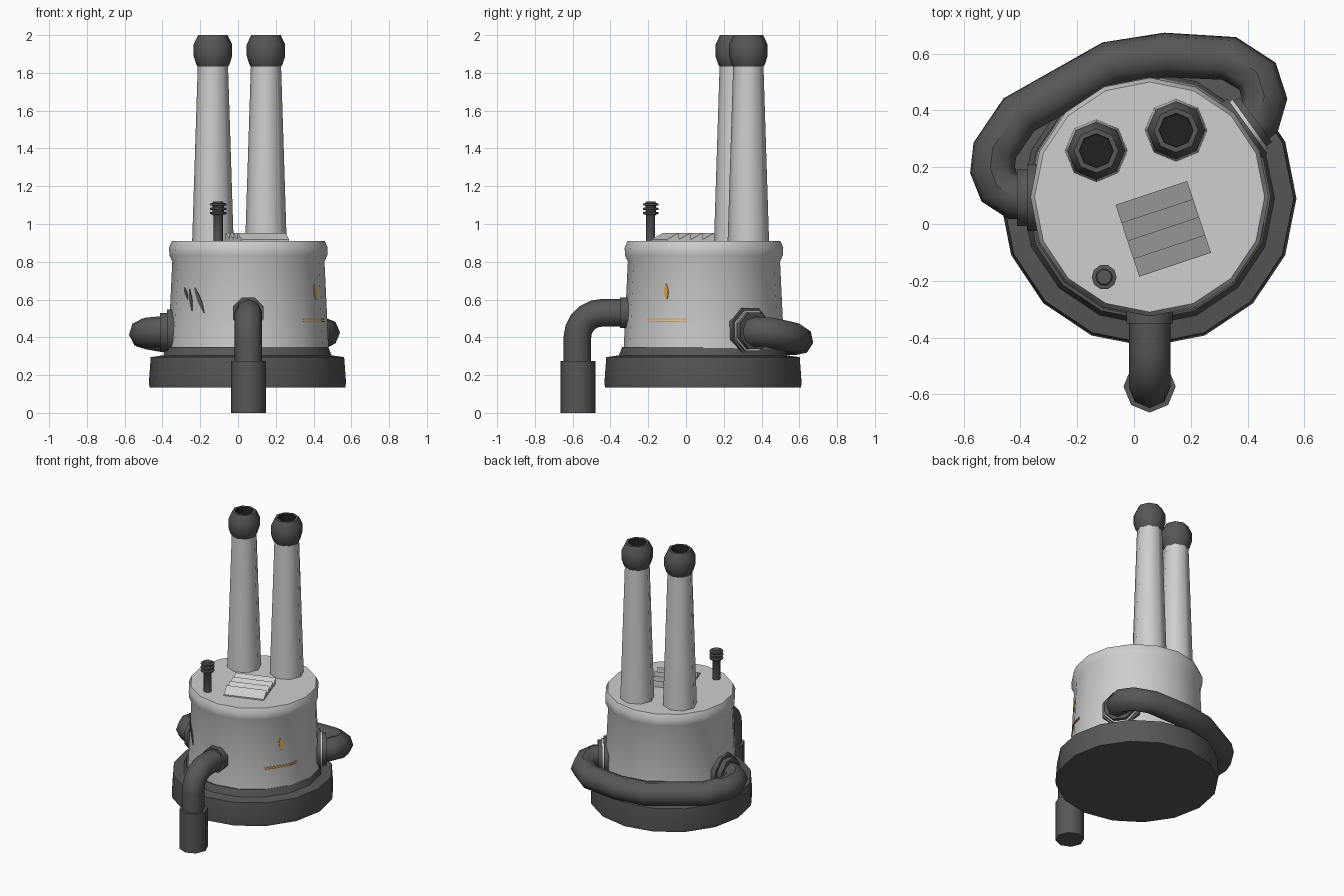
import bpy, bmesh, math
from mathutils import Vector, Matrix

if "Cube" in bpy.data.objects:
    bpy.data.objects.remove(bpy.data.objects["Cube"], do_unlink=True)


def material(name, rgb):
    m = bpy.data.materials.new(name)
    m.use_nodes = True
    m.diffuse_color = (*rgb, 1)
    bsdf = m.node_tree.nodes["Principled BSDF"]
    bsdf.inputs["Base Color"].default_value = (*rgb, 1)
    bsdf.inputs["Roughness"].default_value = 0.8
    return m


LIGHT = material("light grey", (0.62, 0.62, 0.62))
DARK = material("dark grey", (0.095, 0.095, 0.095))
BLACK = material("soot black", (0.015, 0.015, 0.015))
ORANGE = material("orange paint", (0.7, 0.36, 0.06))


def finish(name, bm, mats, smooth=True):
    bmesh.ops.recalc_face_normals(bm, faces=bm.faces)
    me = bpy.data.meshes.new(name)
    bm.to_mesh(me)
    bm.free()
    for m in mats:
        me.materials.append(m)
    ob = bpy.data.objects.new(name, me)
    bpy.context.collection.objects.link(ob)
    if smooth:
        shade(ob)
    return ob


def shade(ob):
    bpy.ops.object.select_all(action='DESELECT')
    ob.select_set(True)
    bpy.context.view_layer.objects.active = ob
    bpy.ops.object.shade_smooth_by_angle(angle=math.radians(46))


def lathe(name, profile, sides, origin, mats, axis=(0, 0, 1), second_from=None, turn=0):
    """Spin (radius, height) points around an axis; radius 0 closes to a point."""
    bm = bmesh.new()
    place = Matrix.Translation(origin) @ Vector(axis).to_track_quat('Z', 'Y').to_matrix().to_4x4()
    rings = []
    for r, h in profile:
        count = sides if r > 0 else 1
        rings.append([bm.verts.new(place @ Vector((r * math.cos(a), r * math.sin(a), h)))
                      for a in (math.tau * i / sides + turn for i in range(count))])
    for k, (low, high) in enumerate(zip(rings, rings[1:])):
        for i in range(sides):
            j = (i + 1) % sides
            quad = [low[i % len(low)], low[j % len(low)], high[j % len(high)], high[i % len(high)]]
            face = bm.faces.new(list(dict.fromkeys(quad)))
            if second_from is not None and k >= second_from:
                face.material_index = 1
    return finish(name, bm, mats)


def disc(name, radius, start, end, origin, axis, mat, sides=8, turn=math.pi / 8):
    return lathe(name, [(0, start), (radius, start), (radius, end), (0, end)],
                 sides, origin, [mat], axis, turn=turn)


def pipe(name, points, radius):
    cu = bpy.data.curves.new(name, 'CURVE')
    cu.dimensions = '3D'
    cu.bevel_depth = radius
    cu.bevel_resolution = 2
    cu.use_fill_caps = True
    sp = cu.splines.new('POLY')
    sp.points.add(len(points) - 1)
    for p, co in zip(sp.points, points):
        p.co = (*co, 1)
    tmp = bpy.data.objects.new(name + "_path", cu)
    bpy.context.collection.objects.link(tmp)
    bpy.context.view_layer.update()
    me = bpy.data.meshes.new_from_object(tmp.evaluated_get(bpy.context.evaluated_depsgraph_get()))
    bpy.data.objects.remove(tmp, do_unlink=True)
    me.materials.clear()
    me.materials.append(DARK)
    ob = bpy.data.objects.new(name, me)
    bpy.context.collection.objects.link(ob)
    shade(ob)


# Base plinth and tank
CX, CY, SIDES = 0.055, 0.095, 16
lathe("base", [(0, .135), (.518, .135), (.522, .16), (.512, .295), (.445, .305), (.428, .35), (0, .35)],
      SIDES, (.05, .09, 0), [DARK])
lathe("tank", [(0, .34), (.425, .34), (.403, .80), (.418, .835), (.42, .875), (.405, .91), (0, .91)],
      SIDES, (CX, CY, 0), [LIGHT])

# Two chimneys with bulged caps and sooty openings
for side, x, y in (("right", -.133, .258), ("left", .148, .33)):
    lathe(side + "_chimney", [(.11, .9), (.08, 1.84)], 8, (x, y, 0), [LIGHT])
    lathe(side + "_chimney_cap",
          [(.078, 1.83), (.088, 1.845), (.102, 1.89), (.102, 1.95), (.078, 2), (.06, 2), (.058, 1.88), (0, 1.88)],
          8, (x, y, 0), [DARK, BLACK], second_from=5)

# Saw-tooth roof vent
bm = bmesh.new()
turn = Matrix.Translation((.103, -.017, .9)) @ Matrix.Rotation(math.radians(18.4), 4, 'Z')
half, step = .133, .266 / 4
for i in range(4):
    front = -half + i * step
    outline = [(front, 0), (front, .018), (front + step, .053), (front + step, 0)]
    ends = [[bm.verts.new(turn @ Vector((x, y, z))) for y, z in outline] for x in (-half, half)]
    bm.faces.new(ends[0])
    bm.faces.new(ends[1])
    for k in range(4):
        n = (k + 1) % 4
        bm.faces.new([ends[0][k], ends[0][n], ends[1][n], ends[1][k]])
finish("roof_vent", bm, [LIGHT], smooth=False)

# Ribbed valve on the roof
valve = [(.025, .9), (.025, 1.045)]
for z in (1.05, 1.073, 1.096):
    valve += [(.03, z), (.044, z + .003), (.044, z + .012), (.03, z + .015)]
lathe("roof_valve", valve + [(.026, 1.118), (0, 1.118)], 10, (-.105, -.187, 0), [DARK])

# Front drain: flange, elbow and sleeve
disc("front_flange", .088, -.02, .035, (CX, -.315, .53), (0, -1, 0), DARK)
bend = [(CX, -.445 - .13 * math.sin(a), .40 + .13 * math.cos(a))
        for a in (math.radians(d) for d in range(0, 91, 18))]
pipe("front_drain", [(CX, -.28, .53)] + bend + [(CX, -.575, .2)], .073)
disc("drain_sleeve", .092, 0, .275, (CX, -.572, 0), (0, 0, 1), DARK, turn=0)

# Return pipe around the back with a flange at each end
pipe("back_pipe", [(-.34, .093, .43), (-.42, .095, .43), (-.475, .13, .425), (-.498, .19, .42),
                   (-.49, .26, .415), (-.405, .385, .40), (-.085, .565, .385), (.11, .595, .385),
                   (.335, .583, .395), (.435, .52, .41), (.46, .44, .425), (.44, .37, .43),
                   (.37, .315, .43)], .08)
disc("right_flange_plate", .128, -.04, .025, (-.352, .093, .43), (-1, 0, 0), DARK)
disc("right_flange_ring", .108, .02, .06, (-.352, .093, .43), (-1, 0, 0), DARK)
out = Vector((math.cos(math.radians(36)), math.sin(math.radians(36)), 0))
seat = Vector((CX, CY, .435)) + out * .40
disc("left_flange_plate", .13, -.03, .025, seat, out, DARK)
disc("left_flange_gasket", .115, .02, .038, seat, out, LIGHT)
disc("left_flange_ring", .105, .036, .062, seat, out, DARK)


# Painted marks that hug the faceted tank wall
def on_wall(angle, z):
    r = .425 - (z - .34) * .022 / .46
    sector = math.tau / SIDES
    r *= math.cos(sector / 2) / math.cos(angle % sector - sector / 2)
    return Vector((CX + (r + .004) * math.cos(angle), CY + (r + .004) * math.sin(angle), z))


def mark(name, mat, path, width, across):
    """Strip along (degrees, height) points, tapering to both ends when it runs upright."""
    bm = bmesh.new()
    a0, z0, a1, z1 = path
    n, rows = 10, []
    for i in range(n + 1):
        t = i / n
        a, z = a0 + (a1 - a0) * t, z0 + (z1 - z0) * t
        w = width if across else width * (.15 + math.sin(math.pi * t))
        da, dz = (0, w) if across else (w, 0)
        rows.append([bm.verts.new(on_wall(math.radians(a + s * da), z + s * dz)) for s in (-1, 1)])
    for p, q in zip(rows, rows[1:]):
        bm.faces.new([p[0], q[0], q[1], p[1]])
    ob = finish(name, bm, [mat], smooth=False)
    mod = ob.modifiers.new("thickness", 'SOLIDIFY')
    mod.thickness = .004


for i, path in enumerate([(213, .665, 218, .60), (220, .655, 224, .54), (226, .665, 235, .53)]):
    mark(f"scratch_{i + 1}", DARK, path, 1.5, False)
mark("orange_drip", ORANGE, (-30, .685, -29, .60), 1.6, False)
for z in (.484, .496):
    mark("orange_line", ORANGE, (-46, z, -13, z), .0025, True)
